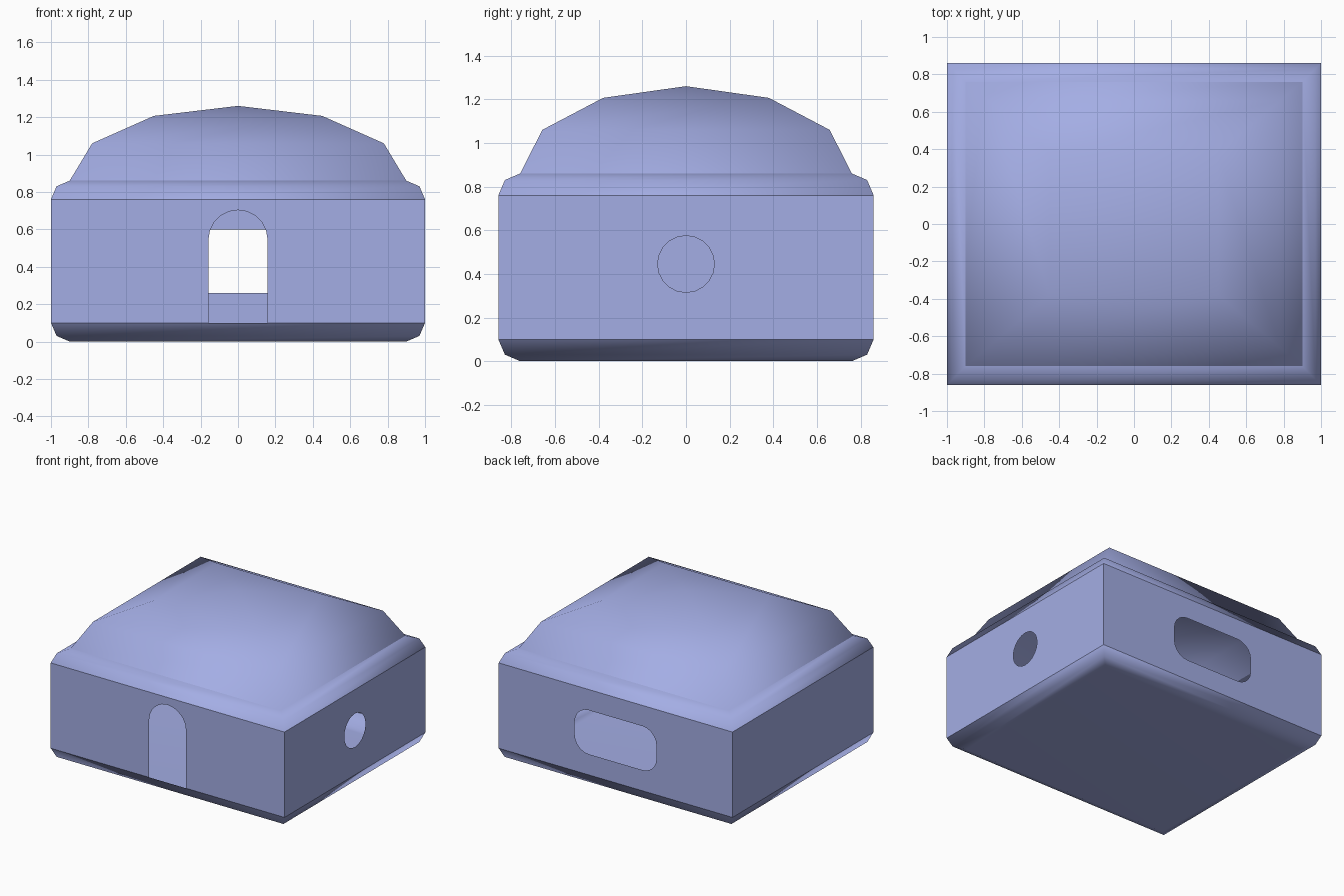
import bpy, bmesh, math
from mathutils import Vector

cube = bpy.data.objects.get("Cube")
if cube:
    bpy.data.objects.remove(cube, do_unlink=True)

HX, HY = 1.0, 0.86          # half sizes of the body
LOW, HIGH = 0.10, 0.76      # bottom and top of the upright walls
INSET, STEP = 0.10, 0.03    # rounded rim

paint = bpy.data.materials.new("periwinkle_blue")
paint.use_nodes = True
colour = (0.37, 0.42, 0.78, 1)
paint.diffuse_color = colour
paint.node_tree.nodes["Principled BSDF"].inputs["Base Color"].default_value = colour


def finish(name, bm, smooth=False):
    mesh = bpy.data.meshes.new(name)
    for f in bm.faces:
        f.smooth = smooth
    bm.to_mesh(mesh)
    bm.free()
    mesh.materials.append(paint)
    obj = bpy.data.objects.new(name, mesh)
    bpy.context.collection.objects.link(obj)
    return obj


def square_rings(name, rings, close_bottom=False, apex=None):
    """Skin rectangular rings (half x, half y, z) from bottom to top."""
    bm = bmesh.new()
    corners = [(-1, -1), (1, -1), (1, 1), (-1, 1)]
    loops = [[bm.verts.new((sx * x, sy * y, z)) for sx, sy in corners]
             for x, y, z in rings]
    for a, b in zip(loops, loops[1:]):
        for i in range(4):
            j = (i + 1) % 4
            bm.faces.new((a[i], a[j], b[j], b[i]))
    if close_bottom:
        bm.faces.new(loops[0][::-1])
    if apex is not None:
        tip = bm.verts.new((0, 0, apex))
        for i in range(4):
            bm.faces.new((loops[-1][i], loops[-1][(i + 1) % 4], tip))
    return finish(name, bm, smooth=True)


def arc(cx, cz, r, start, end, steps):
    angles = [math.radians(start + (end - start) * i / steps) for i in range(steps + 1)]
    return [(cx + r * math.cos(a), cz + r * math.sin(a)) for a in angles]


def wall(name, outline, place, outward, hole=None):
    """Flat wall with an optional opening, mapped into space by place(u, z)."""
    bm = bmesh.new()
    for loop in filter(None, (outline, hole)):
        verts = [bm.verts.new(place(u, z)) for u, z in loop]
        for i, v in enumerate(verts):
            bm.edges.new((v, verts[(i + 1) % len(verts)]))
    bmesh.ops.triangle_fill(bm, use_beauty=True, edges=bm.edges[:],
                            normal=Vector(outward))
    bm.normal_update()
    for f in bm.faces:
        if f.normal.dot(Vector(outward)) < 0:
            f.normal_flip()
    return finish(name, bm)


def rectangle(half):
    return [(-half, LOW), (half, LOW), (half, HIGH), (-half, HIGH)]


# Front wall with an arched doorway reaching its lower edge
DOOR = 0.158
door_edge = [(-DOOR, LOW)] + arc(0, 0.545, DOOR, 180, 0, 10) + [(DOOR, LOW)]
front = [(-HX, LOW)] + door_edge + [(HX, LOW), (HX, HIGH), (-HX, HIGH)]
wall("front_wall", front, lambda u, z: (u, -HY, z), (0, -1, 0))

# Back wall with a rounded window
WX, WZ, R = 0.35, 0.17, 0.12
window = []
for sx, sz, start in ((1, 1, 0), (-1, 1, 90), (-1, -1, 180), (1, -1, 270)):
    window += arc(sx * (WX - R), 0.43 + sz * (WZ - R), R, start, start + 90, 5)
wall("back_wall", rectangle(HX), lambda u, z: (u, HY, z), (0, 1, 0), window)

# Side walls, the left one with a round porthole
porthole = arc(0, 0.445, 0.13, 0, 360, 20)[:-1]
wall("left_wall", rectangle(HY), lambda u, z: (HX, u, z), (1, 0, 0), porthole)
wall("right_wall", rectangle(HY), lambda u, z: (-HX, u, z), (-1, 0, 0))

# Rounded base with the floor, and the matching upper rim
rim = [(INSET, LOW), (STEP, LOW - STEP), (0, 0)]
profile = [(INSET, 0), (STEP, STEP), (0, LOW)]
base = square_rings("base", [(HX - i, HY - i, h) for i, h in profile], close_bottom=True)
weighted = base.modifiers.new("flat_floor", 'WEIGHTED_NORMAL')
weighted.keep_sharp = True
top = HIGH + LOW
square_rings("upper_rim", [(HX - i, HY - i, top - h) for i, h in reversed(profile)])

# Square dome roof following a quarter ellipse
RISE = 0.40
dome = []
for degrees in (0, 30, 60):
    a = math.radians(degrees)
    dome.append(((HX - INSET) * math.cos(a), (HY - INSET) * math.cos(a),
                 top + RISE * math.sin(a)))
square_rings("dome_roof", dome, apex=top + RISE)
